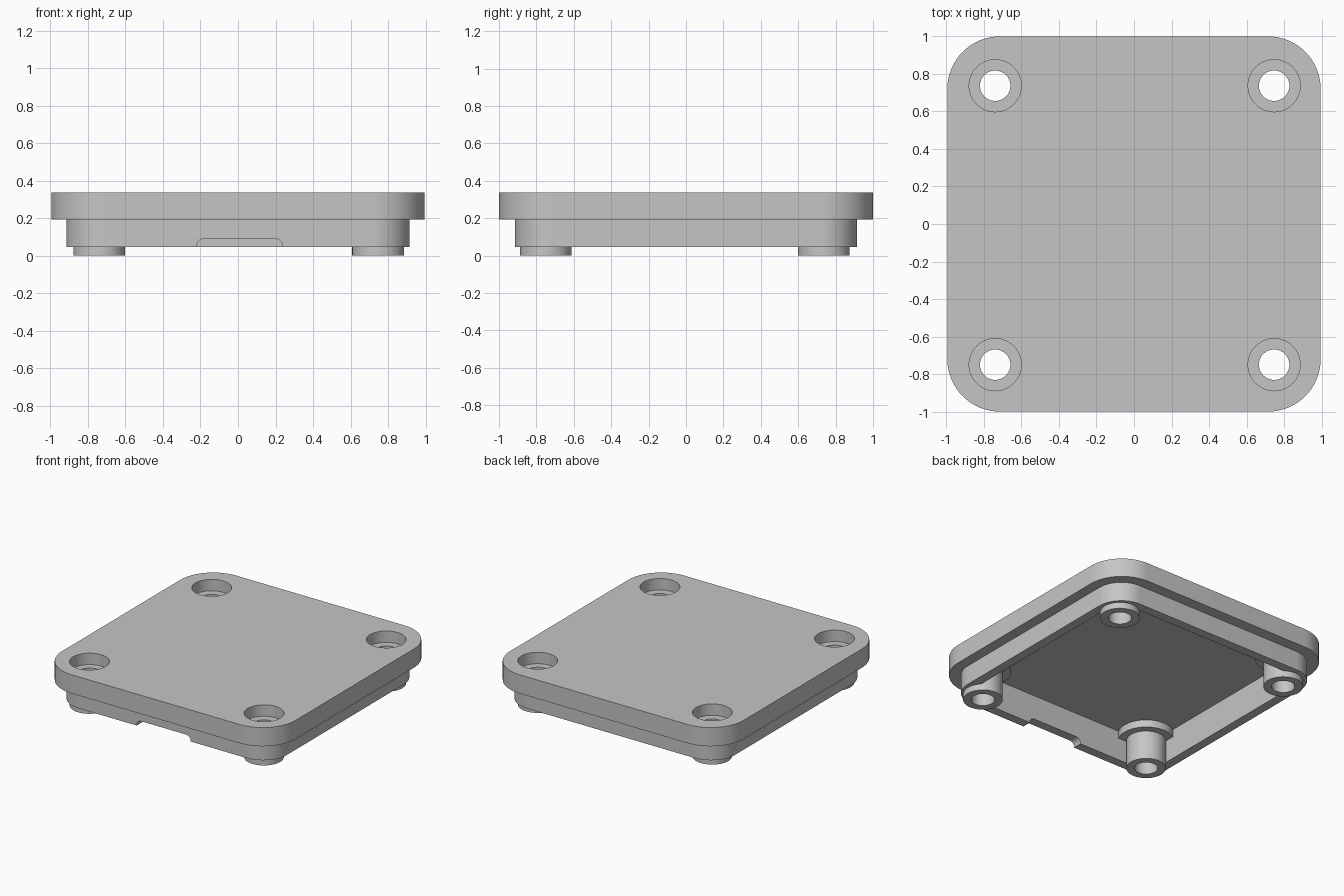
import bpy, bmesh
from math import cos, sin, pi
from mathutils import Matrix

old = bpy.data.objects.get("Cube")
if old:
    bpy.data.objects.remove(old, do_unlink=True)

# Levels and sizes
TOP, STEP, RIM, CEILING = 0.338, 0.194, 0.047, 0.277
POCKET, COLLAR = 0.25, 0.22
POSTS = [(x, y) for x in (-0.74, 0.747) for y in (-0.75, 0.737)]

grey = bpy.data.materials.new("light grey")
grey.use_nodes = True
colour = (0.56, 0.56, 0.56, 1)
grey.diffuse_color = colour
grey.node_tree.nodes["Principled BSDF"].inputs["Base Color"].default_value = colour


def rounded_rect(hx, hy, r, steps=16):
    """Outline of a rectangle with rounded corners, counterclockwise."""
    pts = []
    for k, (sx, sy) in enumerate([(1, 1), (-1, 1), (-1, -1), (1, -1)]):
        for i in range(steps + 1):
            a = (k + i / steps) * pi / 2
            pts.append((sx * (hx - r) + r * cos(a), sy * (hy - r) + r * sin(a)))
    return pts


def circle(r, cx, cy, n=64):
    return [(cx + r * cos(2 * pi * i / n), cy + r * sin(2 * pi * i / n)) for i in range(n)]


def prism(name, outline, z0, z1, matrix=None):
    """Solid made by extruding an outline from z0 to z1."""
    bm = bmesh.new()
    face = bm.faces.new([bm.verts.new((x, y, z0)) for x, y in outline])
    ext = bmesh.ops.extrude_face_region(bm, geom=[face])
    new = [v for v in ext["geom"] if isinstance(v, bmesh.types.BMVert)]
    bmesh.ops.translate(bm, verts=new, vec=(0, 0, z1 - z0))
    if matrix:
        bm.transform(matrix)
    bmesh.ops.recalc_face_normals(bm, faces=bm.faces)
    mesh = bpy.data.meshes.new(name)
    bm.to_mesh(mesh)
    bm.free()
    mesh.materials.append(grey)
    obj = bpy.data.objects.new(name, mesh)
    bpy.context.collection.objects.link(obj)
    return obj


def combine(target, tool, operation):
    """Apply a boolean and remove the tool."""
    mod = target.modifiers.new("boolean", "BOOLEAN")
    mod.operation, mod.solver, mod.object = operation, "EXACT", tool
    tool.hide_render = True
    bpy.context.view_layer.objects.active = target
    bpy.ops.object.modifier_apply(modifier=mod.name)
    bpy.data.objects.remove(tool, do_unlink=True)


# Top plate with the stepped lip below, hollowed from underneath
cover = prism("cover", rounded_rect(0.995, 1.0, 0.28), STEP, TOP)
combine(cover, prism("lip", rounded_rect(0.915, 0.915, 0.2), RIM, STEP + 0.05), "UNION")
combine(cover, prism("cavity", rounded_rect(0.845, 0.845, 0.13), -0.1, CEILING), "DIFFERENCE")

# Cable notch in the front wall
turn = Matrix.Translation((0.008, 0, 0.04)) @ Matrix.Rotation(pi / 2, 4, "X")
combine(cover, prism("notch", rounded_rect(0.23, 0.05, 0.04), 0.8, 1.0, turn), "DIFFERENCE")

# Screw posts with collars, then their counterbores and through holes
for x, y in POSTS:
    combine(cover, prism("collar", circle(0.195, x, y), COLLAR, 0.3), "UNION")
    combine(cover, prism("post", circle(0.138, x, y), 0, 0.24), "UNION")
    combine(cover, prism("counterbore", circle(0.139, x, y), POCKET, 0.5), "DIFFERENCE")
    combine(cover, prism("screw_hole", circle(0.081, x, y), -0.1, 0.5), "DIFFERENCE")

# Smooth round walls, sharp edges
bpy.ops.object.select_all(action="DESELECT")
cover.select_set(True)
bpy.context.view_layer.objects.active = cover
bpy.ops.object.shade_smooth_by_angle(angle=pi / 6)
